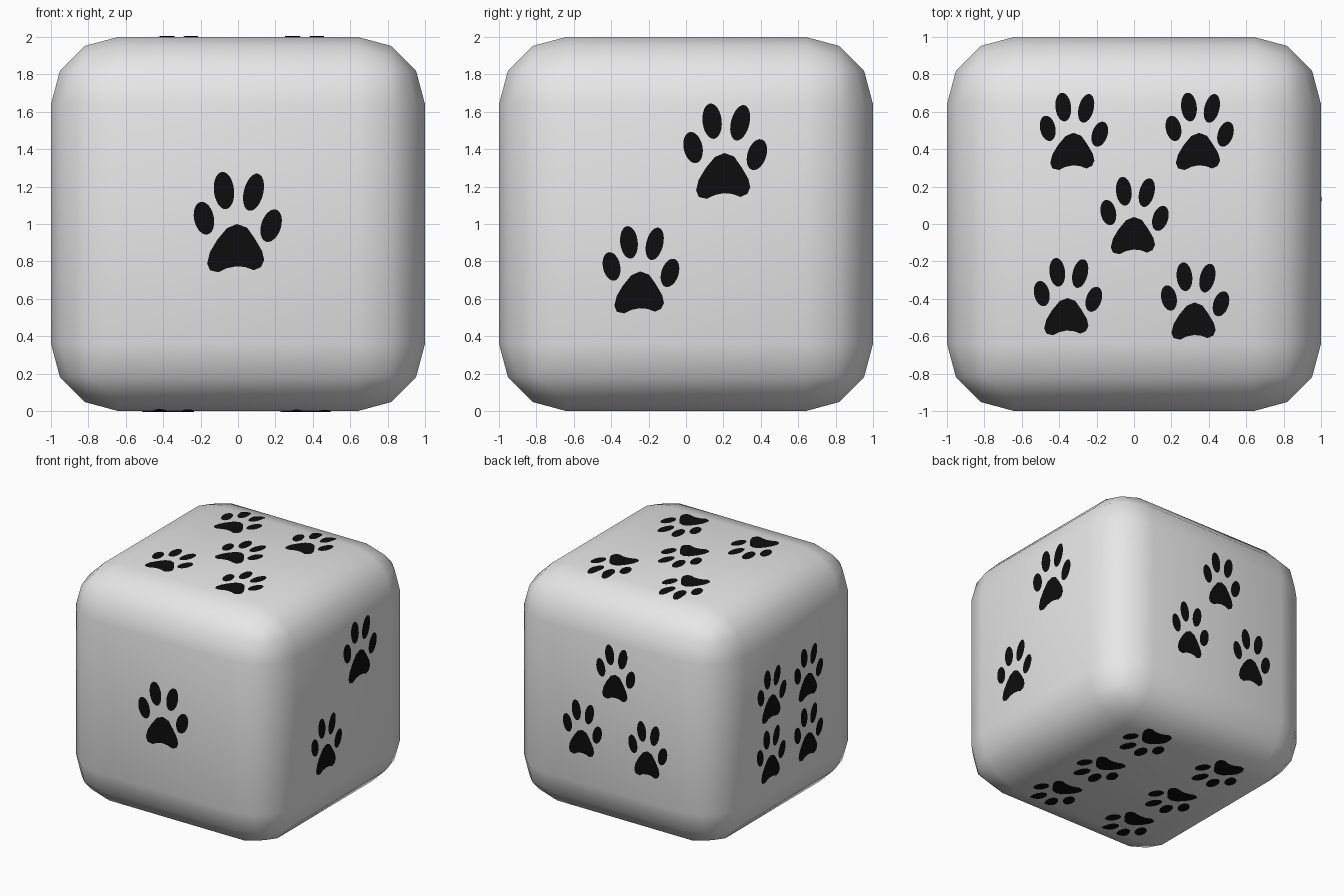
import bpy, bmesh, math
from mathutils import Vector

if "Cube" in bpy.data.objects:
    bpy.data.objects.remove(bpy.data.objects["Cube"])

FLAT = 0.64                       # half size of the flat part of each face
SLOPE = math.tan(math.radians(15))
LIFT = 0.004                      # paw plates sit just above the body


def material(name, value):
    m = bpy.data.materials.new(name)
    m.diffuse_color = (value, value, value, 1)
    m.use_nodes = True
    m.node_tree.nodes["Principled BSDF"].inputs["Base Color"].default_value = m.diffuse_color
    return m


def add_object(name, bm, mat):
    me = bpy.data.meshes.new(name)
    bm.to_mesh(me)
    bm.free()
    me.materials.append(mat)
    ob = bpy.data.objects.new(name, me)
    bpy.context.collection.objects.link(ob)
    return ob


light_grey = material("light_grey", 0.8)
black = material("black", 0.004)

# Rounded die body
bm = bmesh.new()
bmesh.ops.create_cube(bm, size=2)
bmesh.ops.bevel(bm, geom=bm.edges[:], offset=1 - FLAT, segments=3,
                profile=0.5, affect='EDGES')
bmesh.ops.translate(bm, verts=bm.verts, vec=(0, 0, 1))
for f in bm.faces:
    f.smooth = True
add_object("die_body", bm, light_grey)

# Paw outline, in hundredths of a unit around the paw centre
PAD = [(0, -1), (5.4, -3), (9.6, -9), (13.4, -15.5), (14.5, -20.3), (12.8, -24),
       (9, -25.7), (4.3, -24), (-.5, -23.6), (-5.4, -24.6), (-10, -26.8),
       (-14.5, -25.7), (-16, -22), (-14.5, -16), (-10.7, -9.6), (-5.4, -3.2)]
# Toes: centre x, centre y, half width, half length, tilt
TOES = [(-17.7, 2.1, 5.3, 8.9, 12), (-7, 16.9, 5.4, 10, 6),
        (8.8, 16, 5.2, 10.2, -14), (18.2, -1.9, 5.3, 9, -18)]


def toe(cx, cy, rx, ry, tilt, n=24):
    c, s = math.cos(math.radians(tilt)), math.sin(math.radians(tilt))
    pts = []
    for i in range(n):
        t = 2 * math.pi * i / n
        x, y = rx * math.cos(t), ry * math.sin(t)
        pts.append((cx + c * x - s * y, cy + s * x + c * y))
    return pts


SHAPES = [PAD[::-1]] + [toe(*t) for t in TOES]


def drop(a):
    return max(0, abs(a) - FLAT) * SLOPE


def paw_face(name, normal, up, sx, sy, spots):
    """Paw prints on one face; spots are (right, up) positions seen from outside."""
    n, u = Vector(normal), Vector(up)
    r = u.cross(n)
    bm = bmesh.new()
    for px, py, k in spots:
        for shape in SHAPES:
            bm.faces.new([bm.verts.new((px + x * sx * k / 100, py + y * sy * k / 100, 0))
                          for x, y in shape])
    # Cut where the flat face meets the rounding, then drape over it
    for axis in (Vector((1, 0, 0)), Vector((0, 1, 0))):
        for side in (-FLAT, FLAT):
            bmesh.ops.bisect_plane(bm, geom=bm.verts[:] + bm.edges[:] + bm.faces[:],
                                   plane_co=axis * side, plane_no=axis)
    for v in bm.verts:
        a, b = v.co.x, v.co.y
        v.co = r * a + u * b + n * (1 + LIFT - drop(a) - drop(b)) + Vector((0, 0, 1))
    add_object(name, bm, black)


Z = (0, 0, 1)
paw_face("front_paw", (0, -1, 0), Z, 1, 1, [(-.005, .01, 1)])
paw_face("right_paws", (1, 0, 0), Z, 1, 1, [(.206, .389, .95), (-.244, -.245, .87)])
paw_face("back_paws", (0, 1, 0), Z, .78, .87,
         [(.038, .378, 1), (-.276, -.174, 1), (.34, -.193, 1)])
paw_face("left_paws", (-1, 0, 0), Z, .82, .82,
         [(-.28, .19, 1), (.213, .187, 1), (-.29, -.318, 1), (.213, -.319, 1)])
paw_face("top_paws", (0, 0, 1), (0, 1, 0), .775, .77,
         [(-.324, .495, 1), (.348, .495, 1), (0, .045, 1), (-.356, -.388, 1),
          (.324, -.412, 1)])
paw_face("bottom_paws", (0, 0, -1), (0, -1, 0), .84, .70,
         [(.345, -.54, 1), (.36, -.005, 1), (.377, .495, 1),
          (-.39, -.53, 1), (-.372, .01, 1), (-.355, .505, 1)])
